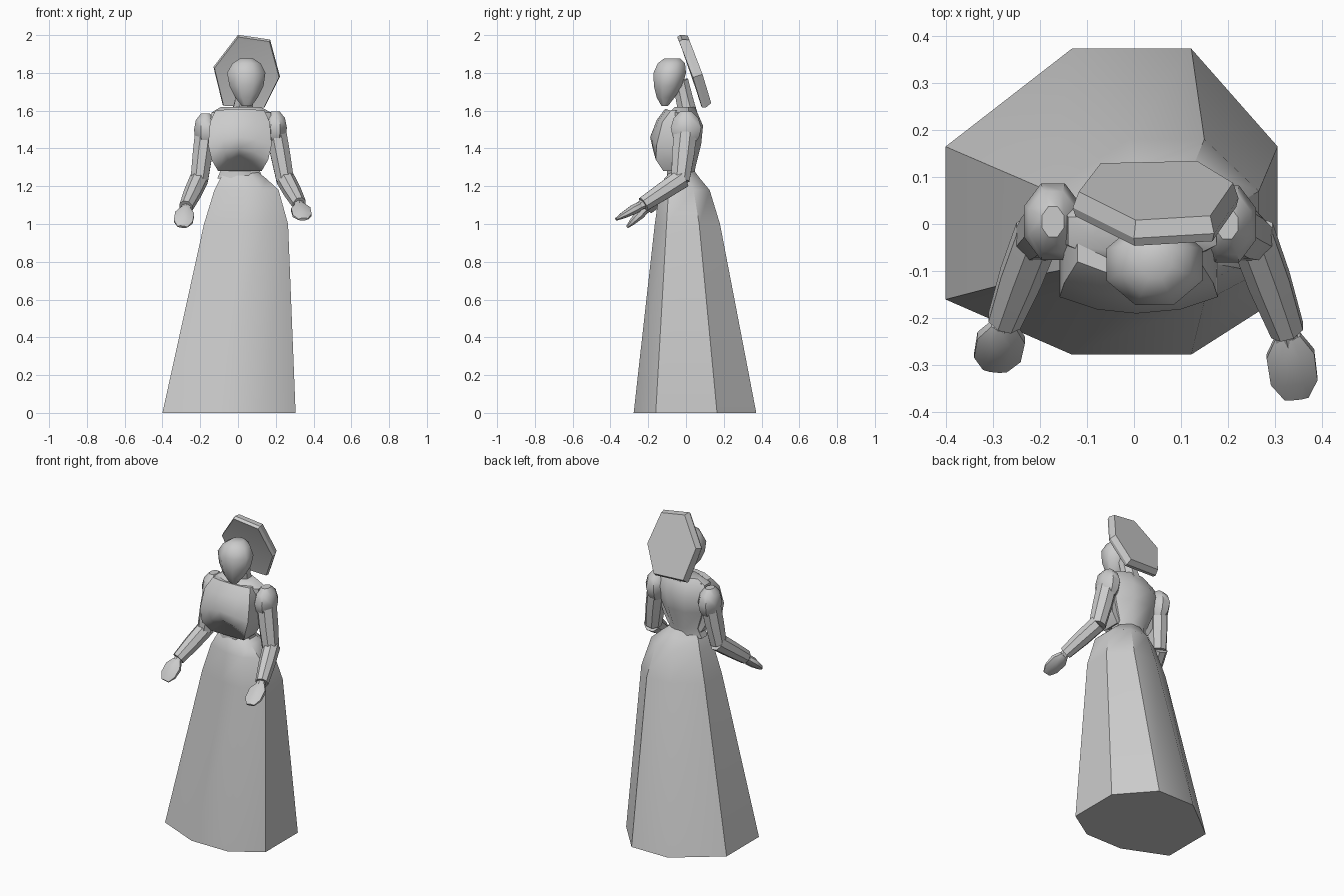
import bpy, math
from mathutils import Vector

if "Cube" in bpy.data.objects:
    bpy.data.objects.remove(bpy.data.objects["Cube"])


def loft(name, rings, angle=40):
    """Closed skin through rings of equal point count."""
    n = len(rings[0])
    verts = [tuple(p) for r in rings for p in r]
    faces = [tuple(range(n))[::-1], tuple(range(len(verts) - n, len(verts)))]
    for i in range(len(rings) - 1):
        for j in range(n):
            k = (j + 1) % n
            faces.append((i*n + j, i*n + k, (i + 1)*n + k, (i + 1)*n + j))
    me = bpy.data.meshes.new(name)
    me.from_pydata(verts, [], faces)
    ob = bpy.data.objects.new(name, me)
    bpy.context.collection.objects.link(ob)
    bpy.ops.object.select_all(action='DESELECT')
    ob.select_set(True)
    bpy.context.view_layer.objects.active = ob
    bpy.ops.object.mode_set(mode='EDIT')
    bpy.ops.mesh.select_all(action='SELECT')
    bpy.ops.mesh.normals_make_consistent(inside=False)
    bpy.ops.object.mode_set(mode='OBJECT')
    bpy.ops.object.shade_smooth_by_angle(angle=math.radians(angle))
    return ob


def octagon(z, x0, x1, y0, y1, fx=(.3, .7), fy=(.3, .7)):
    """Eight-sided ring filling the given bounds."""
    xa, xb = (x0 + (x1 - x0)*f for f in fx)
    ya, yb = (y0 + (y1 - y0)*f for f in fy)
    return [(xa, y0, z), (xb, y0, z), (x1, ya, z), (x1, yb, z),
            (xb, y1, z), (xa, y1, z), (x0, yb, z), (x0, ya, z)]


def limb(name, a, b, sections, n=8):
    """Sweep (position, half width, half thickness) sections from a to b."""
    a, b = Vector(a), Vector(b)
    axis = (b - a).normalized()
    side = (Vector((1, 0, 0)) - axis*axis.x).normalized()
    up = side.cross(axis)
    rings = []
    for t, w, h in sections:
        c = a.lerp(b, t)
        rings.append([c + side*w*math.cos(u) + up*h*math.sin(u)
                      for u in (2*math.pi*(i + .5)/n for i in range(n))])
    return loft(name, rings)


# Skirt
skirt = [(0, -.40, .305, -.277, .372), (1.0, -.18, .265, -.165, .18),
         (1.18, -.125, .215, -.14, .125), (1.24, -.095, .15, -.115, .075),
         (1.28, -.07, .10, -.08, .045)]
loft("skirt", [octagon(*r, fx=(.38, .74), fy=(.18, .68)) for r in skirt])

# Bodice body
body = [(1.24, -.11, .13, -.10, .04), (1.30, -.085, .11, -.10, .05),
        (1.42, -.13, .155, -.11, .08), (1.52, -.15, .175, -.10, .09),
        (1.59, -.14, .175, -.09, .06), (1.62, -.09, .12, -.06, .045)]
loft("bodice", [octagon(*r) for r in body])

# Bust: half width, side z, centre z, side y, centre y, back y
bust = [(.115, 1.28, 1.36, -.12, -.13, .00), (.15, 1.34, 1.40, -.16, -.175, .00),
        (.168, 1.42, 1.46, -.155, -.19, .01), (.158, 1.54, 1.55, -.125, -.155, .02),
        (.13, 1.60, 1.61, -.08, -.11, .02)]
loft("bust", [[(.01 - w, yb, zs), (.01 - w, ys, zs), (.005 - w*.5, ys*.25 + yc*.75, zs*.35 + zc*.65),
               (.005, yc, zc), (.015 + w*.5, ys*.25 + yc*.75, zs*.35 + zc*.65),
               (.01 + w, ys, zs), (.01 + w, yb, zs)]
              for w, zs, zc, ys, yc, yb in bust])

# Neck
limb("neck", (.025, .01, 1.58), (.04, -.03, 1.76), [(0, .065, .055), (.35, .052, .05), (1, .05, .045)])

# Head
head = [(1.625, .02, .072, -.13, -.095), (1.67, -.015, .105, -.155, -.06),
        (1.73, -.045, .135, -.17, -.02), (1.80, -.058, .145, -.172, .0),
        (1.85, -.03, .12, -.15, -.005), (1.877, .01, .08, -.115, -.03)]
loft("head", [octagon(*r) for r in head], 50)

# Bonnet brim: tilted hexagonal slab with bevelled rim
rim = [Vector(p) for p in ((0, -.035, 2.0), (.17, -.025, 1.975), (.222, .05, 1.78),
                           (.14, .10, 1.615), (-.08, .095, 1.625), (-.13, .03, 1.83))]
mid = sum(rim, Vector())/6


def brim_ring(scale, offset):
    return [mid + (p - mid)*scale + Vector((0, .955, .295))*offset for p in rim]


loft("bonnet", [brim_ring(.88, -.012), brim_ring(.97, -.014), brim_ring(1, .005), brim_ring(.93, .04)], 20)

# Arms: sleeve puffs, upper arms, forearms and hands
arms = {
    "left": ((-.172, .005, 1.50), (-.205, -.03, 1.23), (-.275, -.205, 1.09), (-.295, -.31, .985)),
    "right": ((.198, .0, 1.51), (.25, -.03, 1.23), (.325, -.225, 1.105), (.345, -.37, 1.025)),
}
for side, (shoulder, elbow, wrist, tip) in arms.items():
    top = Vector(shoulder) + Vector((0, 0, .085))
    low = Vector(shoulder) - Vector((0, 0, .085))
    limb(side + "_sleeve_puff", top, low,
         [(0, .025, .035), (.2, .055, .07), (.5, .066, .088), (.8, .058, .075), (1, .04, .05)])
    limb(side + "_upper_arm", shoulder, elbow, [(0, .058, .065), (.5, .056, .064), (1, .05, .052)])
    start = Vector(elbow) + Vector((0, .01, .01))
    limb(side + "_forearm", start, wrist, [(0, .05, .055), (.5, .048, .05), (1, .038, .042)])
    w = Vector(wrist)
    limb(side + "_wrist", w.lerp(start, .15), w.lerp(Vector(tip), .3), [(0, .028, .028), (1, .026, .022)], 6)
    limb(side + "_hand", wrist, tip,
         [(.08, .028, .024), (.35, .055, .028), (.75, .054, .018), (1, .028, .008)])
